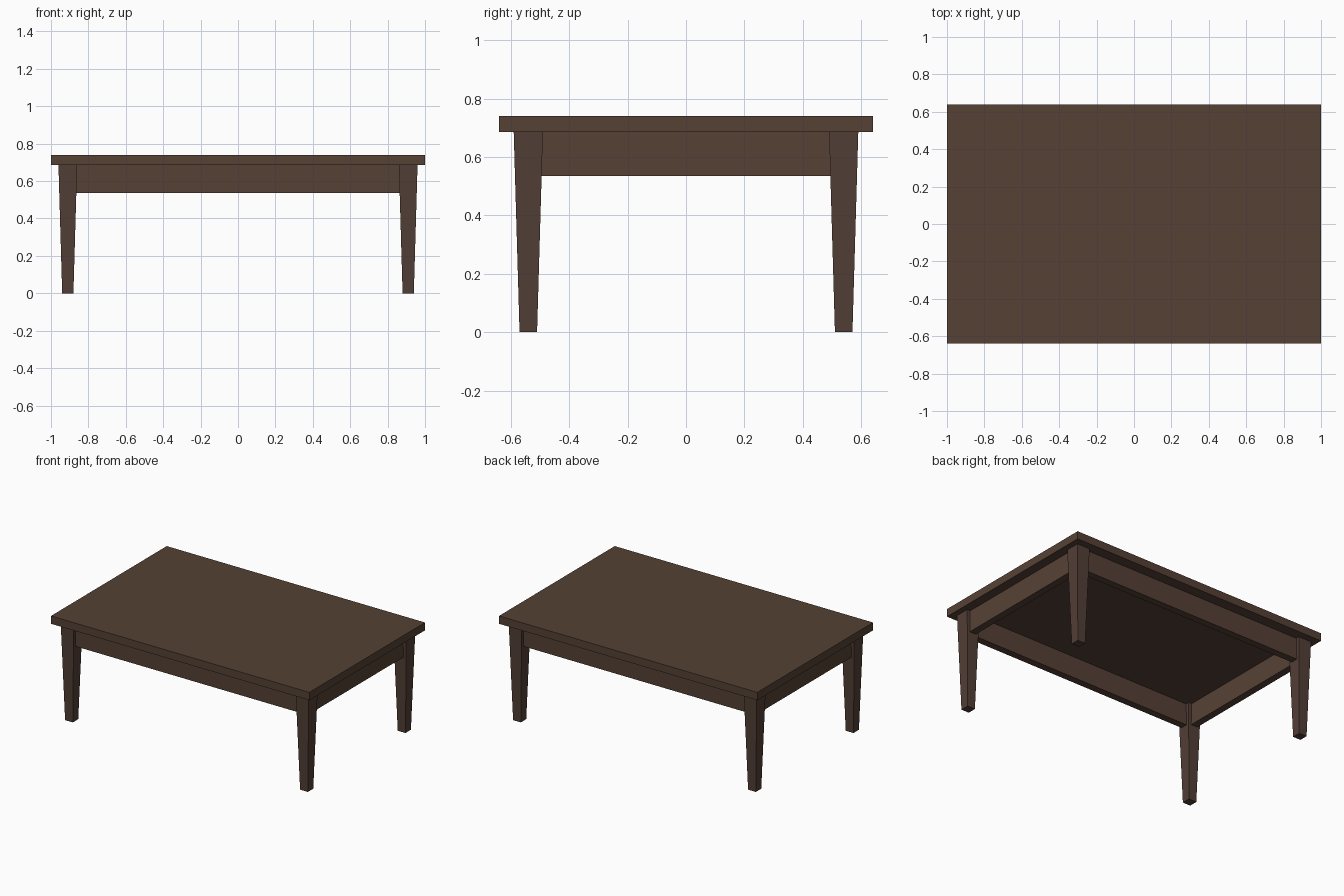
import bpy, bmesh
from mathutils import Vector

if "Cube" in bpy.data.objects:
    bpy.data.objects.remove(bpy.data.objects["Cube"])


def material(name, rgb):
    m = bpy.data.materials.new(name)
    m.diffuse_color = (*rgb, 1.0)
    m.use_nodes = True
    m.node_tree.nodes["Principled BSDF"].inputs["Base Color"].default_value = m.diffuse_color
    return m


TOP_WOOD = material("dark brown wood", (0.091, 0.053, 0.035))
LEG_WOOD = material("dark reddish wood", (0.085, 0.049, 0.037))


def block(name, centre, size, z0, z1, mat, bottom_scale=1.0):
    """Flat-sided block from z0 to z1, optionally narrowed at its foot."""
    bm = bmesh.new()
    bmesh.ops.create_cube(bm, size=1.0)
    for v in bm.verts:
        k = bottom_scale if v.co.z < 0 else 1.0
        v.co = Vector((centre[0] + v.co.x * size[0] * k,
                       centre[1] + v.co.y * size[1] * k,
                       z0 if v.co.z < 0 else z1))
    mesh = bpy.data.meshes.new(name)
    bm.to_mesh(mesh)
    bm.free()
    mesh.materials.append(mat)
    obj = bpy.data.objects.new(name, mesh)
    bpy.context.collection.objects.link(obj)
    return obj


LEG_X, LEG_Y = 0.91, 0.54
UNDERSIDE, TOP_Z, APRON_Z = 0.685, 0.74, 0.535

# Tabletop slab
block("tabletop", (0, 0), (2.0, 1.28), UNDERSIDE, TOP_Z, TOP_WOOD)

# Tapered legs at the corners
for sx, side in ((-1, "left"), (1, "right")):
    for sy, end in ((-1, "front"), (1, "back")):
        block(f"{end}_{side}_leg", (sx * LEG_X, sy * LEG_Y), (0.1, 0.1),
              0.0, UNDERSIDE, LEG_WOOD, bottom_scale=0.6)

# Apron rails, set in from the leg faces
for s, long_name, short_name in ((-1, "front", "left"), (1, "back", "right")):
    block(f"{long_name}_apron", (0, s * LEG_Y), (1.74, 0.05),
          APRON_Z, UNDERSIDE, TOP_WOOD)
    block(f"{short_name}_apron", (s * LEG_X, 0), (0.05, 1.0),
          APRON_Z, UNDERSIDE, TOP_WOOD)
